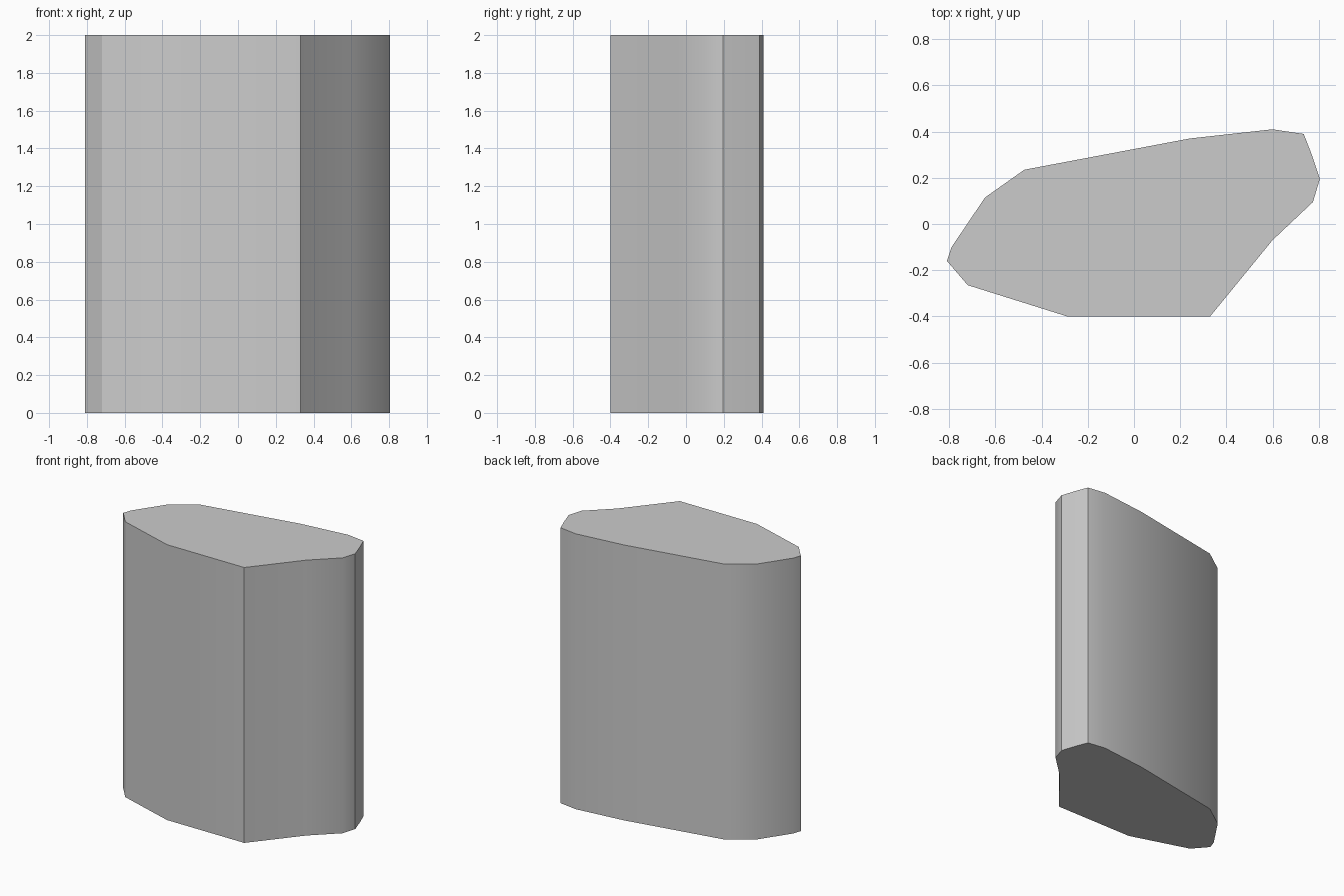
import bpy
import bmesh
import math

# Remove the default object
cube = bpy.data.objects.get("Cube")
if cube:
    bpy.data.objects.remove(cube, do_unlink=True)

HEIGHT = 2.0
# Footprint outline, clockwise from the right-hand tip
OUTLINE = [
    (-0.81, -0.16), (-0.79, -0.10), (-0.645, 0.115), (-0.475, 0.235),
    (0.24, 0.37), (0.60, 0.41), (0.735, 0.39), (0.77, 0.30),
    (0.805, 0.195), (0.775, 0.095), (0.60, -0.07), (0.33, -0.40),
    (-0.29, -0.40), (-0.72, -0.265),
]

# Plain grey material
grey = bpy.data.materials.new("grey")
grey.use_nodes = True
colour = (0.6, 0.6, 0.6, 1.0)
grey.diffuse_color = colour
grey.node_tree.nodes["Principled BSDF"].inputs["Base Color"].default_value = colour

# Column: the footprint extruded straight up
bm = bmesh.new()
base = bm.faces.new([bm.verts.new((x, y, 0.0)) for x, y in OUTLINE])
top = bmesh.ops.extrude_face_region(bm, geom=[base], use_keep_orig=True)
top_verts = [g for g in top["geom"] if isinstance(g, bmesh.types.BMVert)]
bmesh.ops.translate(bm, verts=top_verts, vec=(0, 0, HEIGHT))
bmesh.ops.recalc_face_normals(bm, faces=bm.faces)

mesh = bpy.data.meshes.new("faceted_column")
bm.to_mesh(mesh)
bm.free()
mesh.materials.append(grey)
column = bpy.data.objects.new("faceted_column", mesh)
bpy.context.collection.objects.link(column)

# Soften the shallow side edges, keep the strong corners sharp
bpy.ops.object.select_all(action='DESELECT')
column.select_set(True)
bpy.context.view_layer.objects.active = column
bpy.ops.object.shade_smooth_by_angle(angle=math.radians(31))
